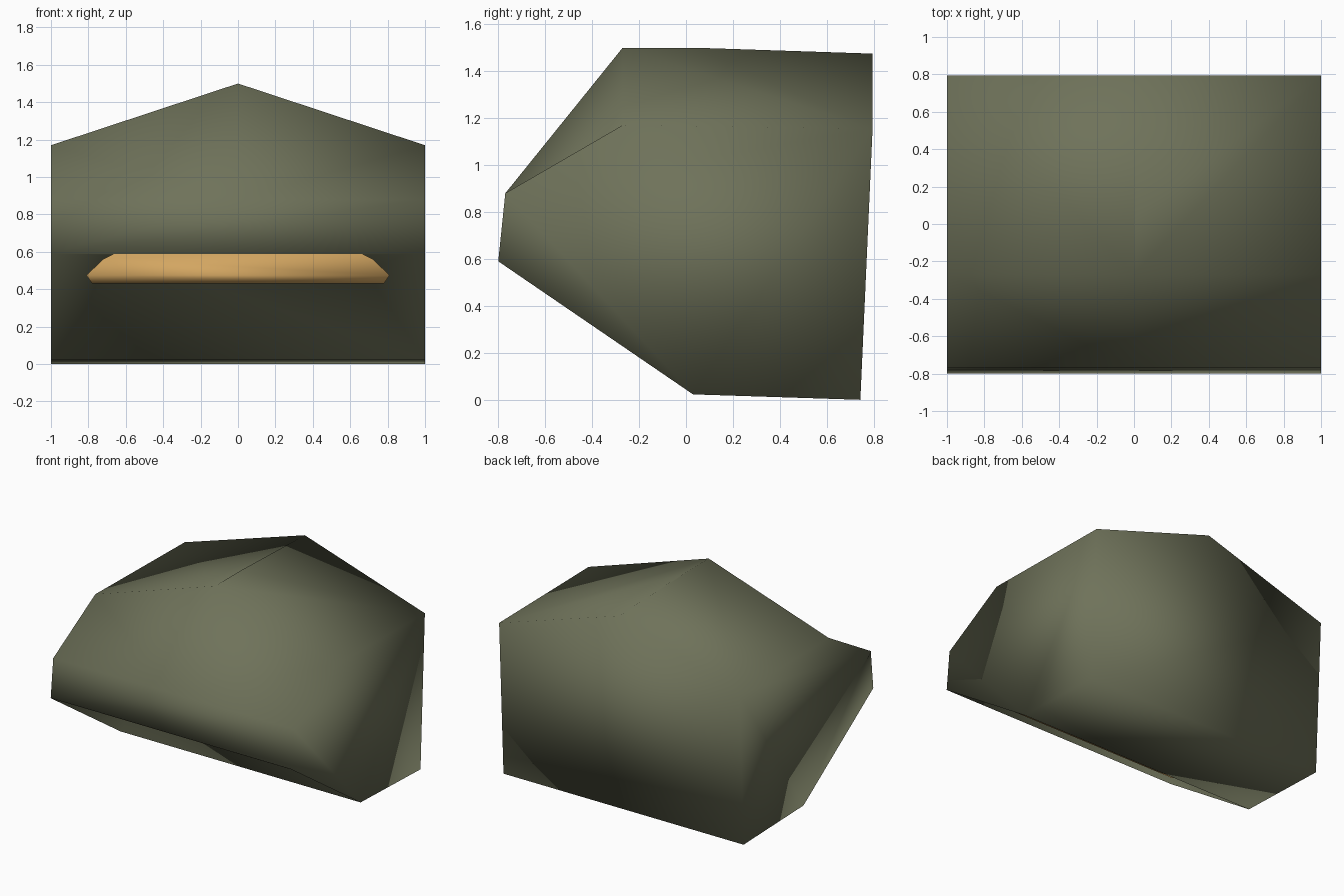
import bpy
import bmesh

cube = bpy.data.objects.get("Cube")
if cube:
    bpy.data.objects.remove(cube)


def material(name, color):
    mat = bpy.data.materials.new(name)
    mat.use_nodes = True
    mat.diffuse_color = color
    mat.node_tree.nodes["Principled BSDF"].inputs["Base Color"].default_value = color
    return mat


def build(name, mat, faces):
    """Weld faces given as lists of points into one smooth mesh."""
    bm = bmesh.new()
    for points in faces:
        bm.faces.new([bm.verts.new(p) for p in points])
    bmesh.ops.remove_doubles(bm, verts=bm.verts, dist=0.0001)
    bmesh.ops.recalc_face_normals(bm, faces=bm.faces)
    for face in bm.faces:
        face.smooth = True
    mesh = bpy.data.meshes.new(name)
    bm.to_mesh(mesh)
    bm.free()
    mesh.materials.append(mat)
    obj = bpy.data.objects.new(name, mesh)
    bpy.context.collection.objects.link(obj)
    return obj


def at(x, point):
    return (x, *point)


def across(a, b, half_a=1, half_b=1):
    return [at(-half_a, a), at(half_a, a), at(half_b, b), at(-half_b, b)]


olive = material("olive green", (0.158, 0.169, 0.102, 1))
gold = material("warm gold", (0.65, 0.38, 0.12, 1))

# Side outline of the shell as (y, z), and the ridge along the middle
lip, brow, eave_front, eave_back, base_back, base_front = outline = [
    (-0.80, 0.59), (-0.77, 0.88), (-0.27, 1.17),
    (0.795, 1.155), (0.743, 0.0), (0.03, 0.023)]
ridge = [(0, -0.27, 1.5), (0, 0.04, 1.5), (0, 0.795, 1.475)]
brow_middle = at(0, brow)

# Narrow inner edge of the pocket under the front lip
pocket, pocket_half = (-0.12, 0.585), 0.62

faces = [
    # front lip panel, floor and back wall
    [at(-1, brow), at(-1, lip), at(1, lip), at(1, brow), brow_middle],
    across(base_front, base_back),
    [at(-1, base_back), at(1, base_back), at(1, eave_back), ridge[2], at(-1, eave_back)],
    # pocket ceiling and pocket rear wall
    across(lip, pocket, 1, pocket_half),
    across(pocket, base_front, pocket_half, 1),
]
# Side walls, pocket cheeks, windscreen halves and roof slopes
for side in (-1, 1):
    faces.append([at(side, p) for p in outline])
    faces.append([at(side, lip), at(side * pocket_half, pocket), at(side, base_front)])
    faces.append([at(side, brow), at(side, eave_front), brow_middle])
    faces.append([at(side, eave_front), ridge[0], brow_middle])
    faces.append([at(side, eave_front), *ridge, at(side, eave_back)])
build("shell", olive, faces)

# Light bar under the lip: bevelled front outline as (x, y, z), pushed back
bar_half = [(0.62, -0.55, 0.61), (0.72, -0.55, 0.562),
            (0.81, -0.55, 0.475), (0.78, -0.52, 0.43)]
front = [(-x, y, z) for x, y, z in bar_half] + bar_half[::-1]
back = [(x, -0.2, z) for x, y, z in front]
bar_faces = [front[:3] + front[-3:], front[2:6], back]
for i in range(len(front)):
    bar_faces.append([front[i - 1], front[i], back[i], back[i - 1]])
build("light_bar", gold, bar_faces)
